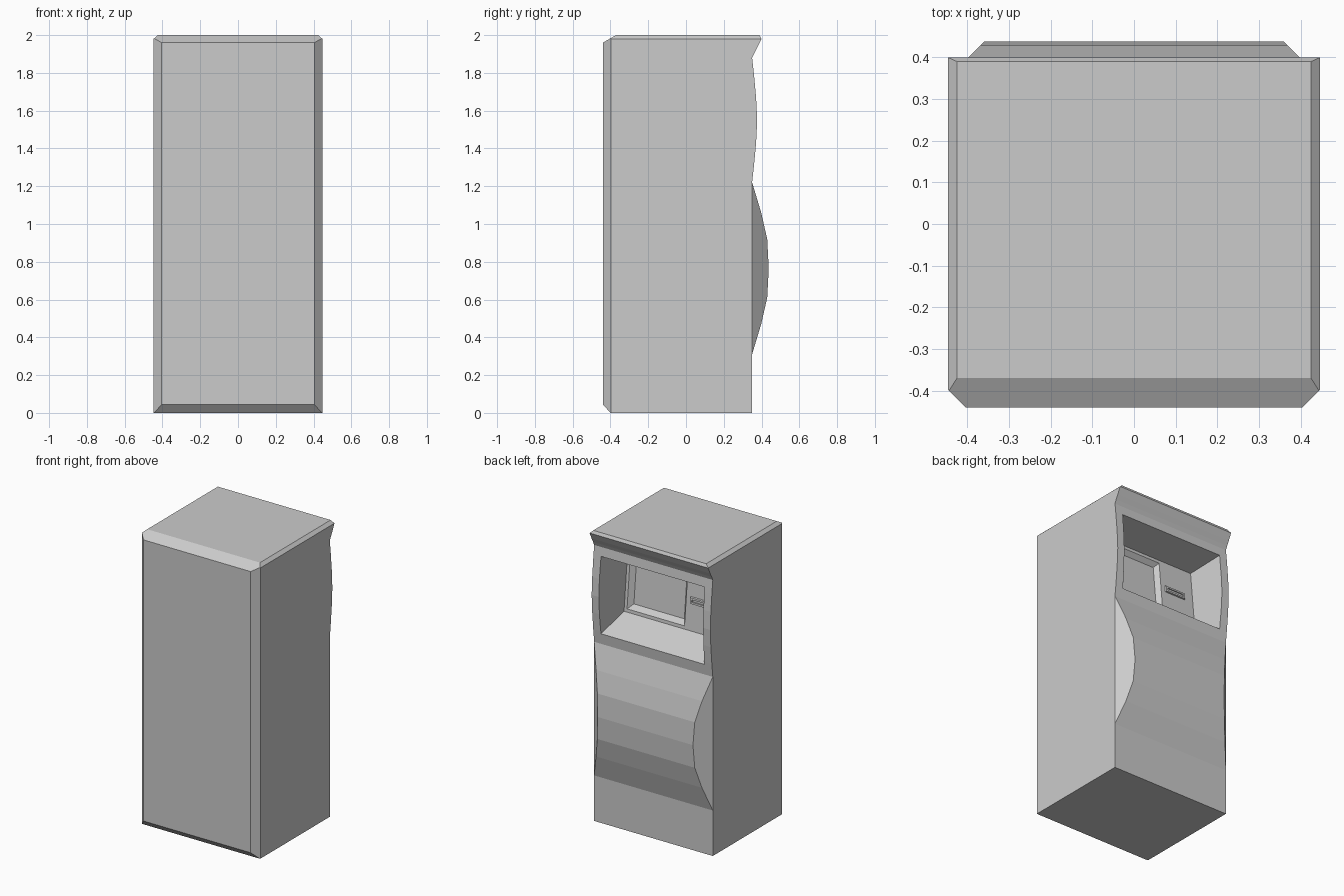
import bpy, bmesh
from mathutils import Vector

cube = bpy.data.objects.get("Cube")
if cube:
    bpy.data.objects.remove(cube, do_unlink=True)

grey = bpy.data.materials.new("grey_casing")
grey.use_nodes = True
colour = (0.6, 0.6, 0.6, 1)
grey.diffuse_color = colour
grey.node_tree.nodes["Principled BSDF"].inputs["Base Color"].default_value = colour

HALF = 0.447   # half width of the cabinet
REAR = 0.35    # plane of the working face


def finish(name, bm):
    bmesh.ops.recalc_face_normals(bm, faces=bm.faces)
    mesh = bpy.data.meshes.new(name)
    bm.to_mesh(mesh)
    bm.free()
    mesh.materials.append(grey)
    obj = bpy.data.objects.new(name, mesh)
    bpy.context.collection.objects.link(obj)
    return obj


def loft(profile, half_width):
    """Solid between two mirrored copies of a (y, z) profile."""
    bm = bmesh.new()
    sides = [[bm.verts.new((s * half_width(y), y, z)) for y, z in profile] for s in (-1, 1)]
    for side in sides:
        bm.faces.new(side)
    a, b = sides
    for i in range(len(profile)):
        j = (i + 1) % len(profile)
        bm.faces.new((a[i], a[j], b[j], b[i]))
    return bm


def chamfer(bm, point, normal):
    """Slice off everything beyond a plane and cap the cut."""
    geom = bm.verts[:] + bm.edges[:] + bm.faces[:]
    bmesh.ops.bisect_plane(bm, geom=geom, plane_co=Vector(point),
                           plane_no=Vector(normal), clear_outer=True)
    bmesh.ops.holes_fill(bm, edges=[e for e in bm.edges if e.is_boundary], sides=0)


def frustum(name, near, far):
    """Tapered block; each end is x0, x1, z0, z1, y at bottom, y at top."""
    bm = bmesh.new()
    ends = []
    for x0, x1, z0, z1, yb, yt in (near, far):
        corners = ((x0, yb, z0), (x1, yb, z0), (x1, yt, z1), (x0, yt, z1))
        ends.append([bm.verts.new(c) for c in corners])
        bm.faces.new(ends[-1])
    for i in range(4):
        j = (i + 1) % 4
        bm.faces.new((ends[0][i], ends[0][j], ends[1][j], ends[1][i]))
    return finish(name, bm)


def cut(target, cutter):
    mod = target.modifiers.new(cutter.name, 'BOOLEAN')
    mod.operation = 'DIFFERENCE'
    mod.solver = 'EXACT'
    mod.object = cutter
    cutter.hide_render = True
    cutter.hide_set(True)
    cutter.display_type = 'WIRE'


# Cabinet: side profile with a swelling display surround and a flared brow
surround = [(0.36, 1.31), (0.371, 1.43), (0.377, 1.55), (0.371, 1.67), (0.36, 1.79)]
brow = [(REAR, 1.88), (0.362, 1.905), (0.378, 1.935), (0.40, 1.98), (0.39, 2.0)]
profile = ([(-0.44, 0.045), (-0.40, 0), (REAR, 0), (REAR, 1.22)] + surround + brow
           + [(-0.37, 2.0), (-0.44, 1.96)])
bm = loft(profile, lambda y: HALF)
for s in (-1, 1):
    chamfer(bm, (s * HALF, -0.397, 1), (s, -1, 0))           # upright front edges
    chamfer(bm, (s * HALF, 0, 1.98), (s * 0.02, 0, 0.022))   # top side edges
cabinet = finish("cabinet", bm)

# Rounded belly whose ends are cut at an angle
belly = [(REAR, 0.31), (0.398, 0.47), (0.43, 0.61), (0.438, 0.765),
         (0.43, 0.92), (0.398, 1.06), (REAR, 1.22)]
finish("belly_panel", loft(belly, lambda y: HALF - (y - REAR)))

# Display alcove and the sunken screen in its back wall
alcove = frustum("alcove_cutter", (-0.40, 0.40, 1.266, 1.83, 0.42, 0.42),
                 (-0.355, 0.355, 1.38, 1.78, 0.16, 0.12))
screen = frustum("screen_cutter", (-0.105, 0.34, 1.395, 1.765, 0.165, 0.128),
                 (-0.075, 0.305, 1.43, 1.73, 0.125, 0.095))
cut(cabinet, alcove)
cut(cabinet, screen)

# Card slot
slot = frustum("card_slot", (-0.285, -0.135, 1.56, 1.60, 0.152, 0.148),
               (-0.29, -0.13, 1.555, 1.605, 0.13, 0.13))
slit = frustum("slit_cutter", (-0.272, -0.148, 1.572, 1.588, 0.17, 0.17),
               (-0.272, -0.148, 1.572, 1.588, 0.142, 0.142))
cut(slot, slit)
